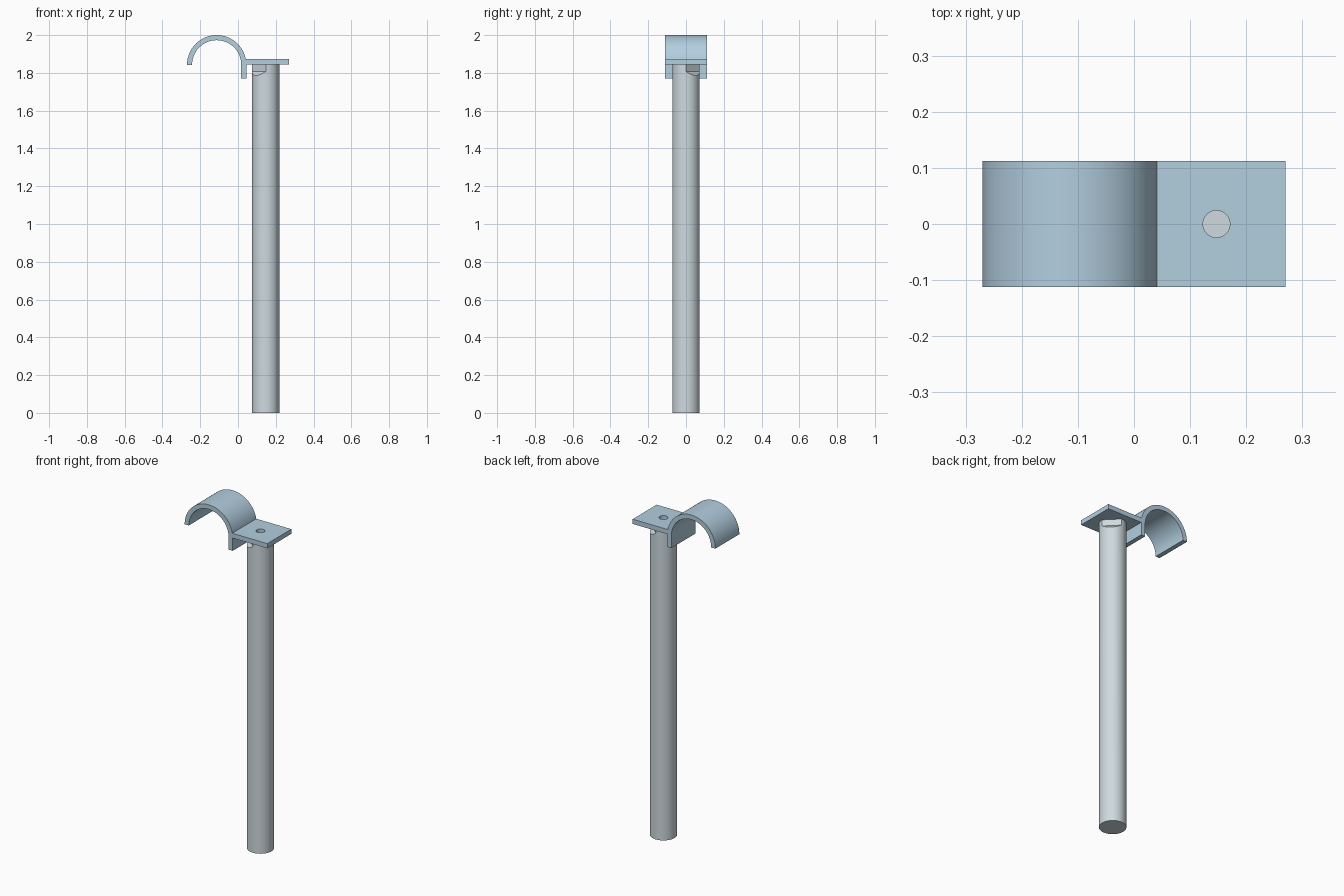
import bpy, bmesh
from math import pi, sin, cos, asin
from mathutils import Matrix

if "Cube" in bpy.data.objects:
    bpy.data.objects.remove(bpy.data.objects["Cube"])

POST_X, POST_R, POST_H = 0.147, 0.0725, 1.845


def finish(bm, name):
    bmesh.ops.recalc_face_normals(bm, faces=bm.faces)
    mesh = bpy.data.meshes.new(name)
    bm.to_mesh(mesh)
    bm.free()
    obj = bpy.data.objects.new(name, mesh)
    bpy.context.collection.objects.link(obj)
    return obj


def prism(name, profile, half, turn=0.0, x=0.0):
    """Extrude an xz profile symmetrically along y, then turn about z and shift."""
    bm = bmesh.new()
    face = bm.faces.new([bm.verts.new((px, -half, pz)) for px, pz in profile])
    side = bmesh.ops.extrude_face_region(bm, geom=[face])["geom"]
    bmesh.ops.translate(bm, vec=(0, 2 * half, 0),
                        verts=[v for v in side if isinstance(v, bmesh.types.BMVert)])
    bm.transform(Matrix.Translation((x, 0, 0)) @ Matrix.Rotation(turn, 4, 'Z'))
    return finish(bm, name)


def cylinder(name, radius, z0, z1, segments=64):
    bm = bmesh.new()
    bmesh.ops.create_cone(bm, cap_ends=True, segments=segments, radius1=radius,
                          radius2=radius, depth=z1 - z0,
                          matrix=Matrix.Translation((POST_X, 0, (z0 + z1) / 2)))
    return finish(bm, name)


def activate(obj):
    bpy.ops.object.select_all(action='DESELECT')
    obj.select_set(True)
    bpy.context.view_layer.objects.active = obj


def cut(obj, cutter):
    cutter.hide_render = True
    mod = obj.modifiers.new("cut", 'BOOLEAN')
    mod.operation = 'DIFFERENCE'
    mod.solver = 'EXACT'
    mod.object = cutter
    activate(obj)
    bpy.ops.object.modifier_apply(modifier=mod.name)
    bpy.data.objects.remove(cutter, do_unlink=True)


def style(obj, color):
    mat = bpy.data.materials.new(obj.name + "_metal")
    mat.diffuse_color = color
    mat.use_nodes = True
    mat.node_tree.nodes["Principled BSDF"].inputs["Base Color"].default_value = mat.diffuse_color
    obj.data.materials.clear()
    obj.data.materials.append(mat)
    activate(obj)
    bpy.ops.object.shade_smooth_by_angle(angle=pi / 6)


# Post with two opposite wrench flats, each ending in a sloped shoulder
post = cylinder("post", POST_R, 0, POST_H)
flat = [(0.051, 1.90), (0.051, 1.808), (0.10, 1.759), (0.10, 1.90)]
for turn in (pi / 4, 5 * pi / 4):
    cut(post, prism("flat_cutter", flat, 0.1, turn, POST_X))

# Saddle bracket: half-pipe hook, short inner leg and mounting plate in one profile
CX, CZ, R_OUT, R_IN = -0.113, 1.843, 0.157, 0.130
PLATE_TOP, PLATE_LOW = 1.873, 1.845
N = 40


def arc(r, a0, a1):
    return [(CX + r * cos(a0 + (a1 - a0) * i / N),
             CZ + r * sin(a0 + (a1 - a0) * i / N)) for i in range(N + 1)]


right = CX + R_OUT
profile = arc(R_OUT, pi, asin((PLATE_TOP - CZ) / R_OUT))
profile += [(0.27, PLATE_TOP), (0.27, PLATE_LOW), (right, PLATE_LOW),
            (right, 1.77), (CX + R_IN, 1.77)]
profile += arc(R_IN, 0, pi)
bracket = prism("saddle_bracket", profile, 0.112)

# Bolt hole through the plate
cut(bracket, cylinder("hole_cutter", 0.024, 1.80, 1.92, 48))

style(post, (0.62, 0.70, 0.74, 1))
style(bracket, (0.45, 0.62, 0.74, 1))
